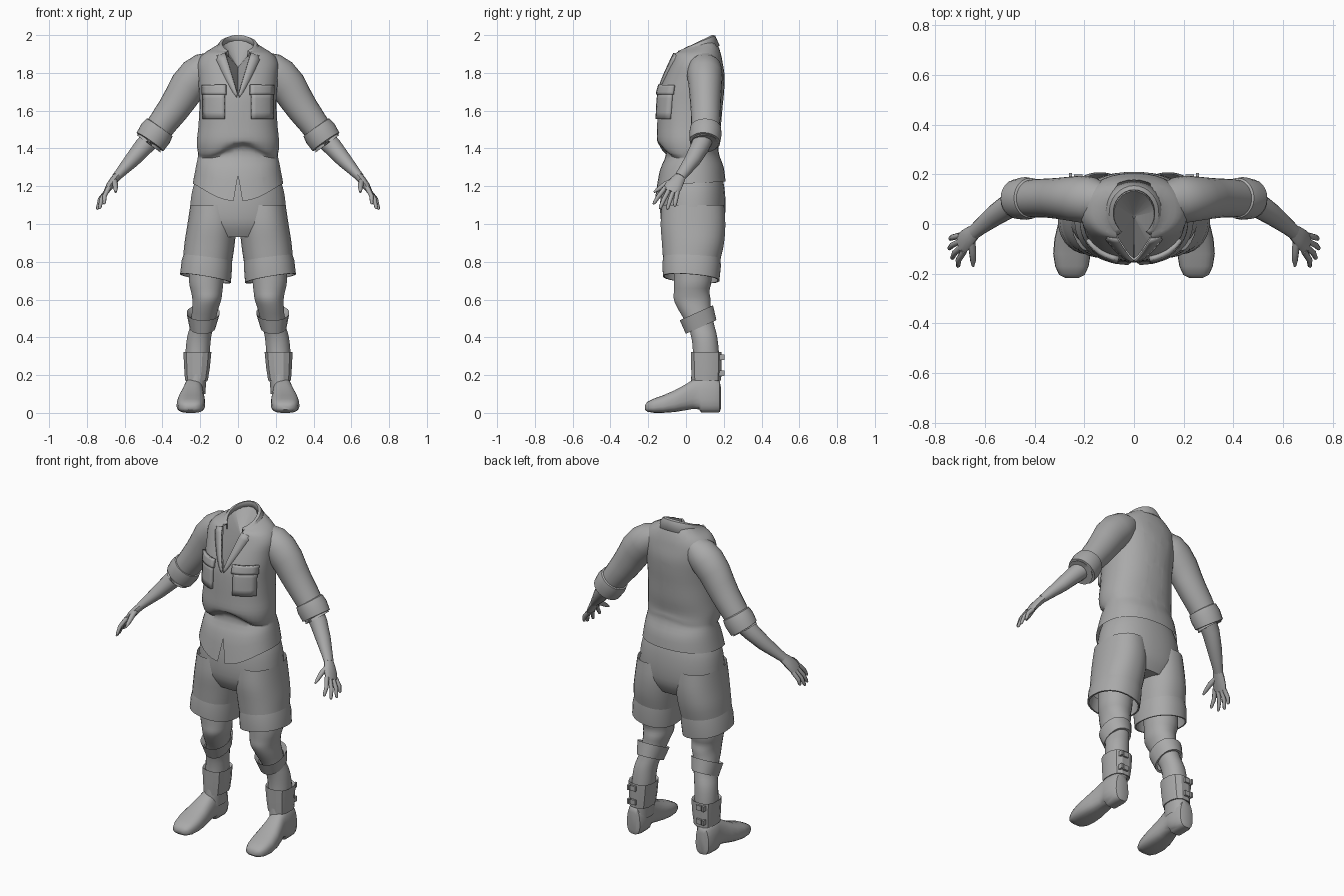
import bpy, bmesh, math
from mathutils import Vector

if "Cube" in bpy.data.objects:
    bpy.data.objects.remove(bpy.data.objects["Cube"])

GREY = bpy.data.materials.new("plain_grey")
GREY.diffuse_color = (0.4, 0.4, 0.4, 1)
GREY.use_nodes = True
GREY.node_tree.nodes["Principled BSDF"].inputs["Base Color"].default_value = GREY.diffuse_color
E = 2.25  # roundness exponent of body cross-sections


def finish(name, bm, mirror=False, thick=0, angle=35):
    bmesh.ops.recalc_face_normals(bm, faces=bm.faces)
    me = bpy.data.meshes.new(name)
    bm.to_mesh(me)
    bm.free()
    me.materials.append(GREY)
    ob = bpy.data.objects.new(name, me)
    bpy.context.collection.objects.link(ob)
    bpy.ops.object.select_all(action='DESELECT')
    ob.select_set(True)
    bpy.context.view_layer.objects.active = ob
    bpy.ops.object.shade_smooth_by_angle(angle=math.radians(angle))
    if thick:
        m = ob.modifiers.new("thickness", 'SOLIDIFY')
        m.thickness, m.offset = thick, 0
    if mirror:
        m = ob.modifiers.new("mirror", 'MIRROR')
        m.use_mirror_merge = False
    return ob


def grid(rows, closed, caps=(False, False)):
    bm = bmesh.new()
    vs = [[bm.verts.new(p) for p in r] for r in rows]
    n = len(rows[0])
    for a, b in zip(vs, vs[1:]):
        for i in range(n if closed else n - 1):
            j = (i + 1) % n
            bm.faces.new((a[i], a[j], b[j], b[i]))
    for r, c in zip((vs[0], vs[-1]), caps):
        if c:
            bm.faces.new(r)
    return bm


def spow(v, e):
    return math.copysign(abs(v) ** (2 / e), v)


def ring(z, cx, cy, rx, ry, tx=0, ty=0, dip=0, n=32, e=E):
    """Horizontal section; tx, ty tilt it and dip lowers its front."""
    out = []
    for i in range(n):
        a = math.tau * (i + 0.5) / n
        x, y = rx * spow(math.cos(a), e), ry * spow(math.sin(a), e)
        out.append((cx + x, cy + y, z + tx * x + ty * y - dip * max(0, -math.sin(a)) ** 3))
    return out


def dense(rows, k=3):
    """Smooth interpolation between section parameters."""
    rows = [tuple(r) + (0,) * (8 - len(r)) for r in rows]
    out = []
    for i in range(len(rows) - 1):
        p = [rows[max(0, min(len(rows) - 1, i + d))] for d in (-1, 0, 1, 2)]
        for s in range(k):
            t = s / k
            out.append(tuple(b + 0.5 * t * (c - a + t * (2*a - 5*b + 4*c - d + t * (3*(b - c) + d - a)))
                             for a, b, c, d in zip(*p)))
    return out + [rows[-1]]


def loft(name, rows, k=3, caps=(False, False), mirror=True, n=32, e=E, angle=35):
    rows = dense(rows, k)
    return finish(name, grid([ring(*r, n=n, e=e) for r in rows], True, caps), mirror, angle=angle)


def tube(name, pts, n=16, caps=(True, True), angle=35):
    """Tube through (x, y, z, radius across, radius front to back)."""
    P = [Vector(p[:3]) for p in pts]
    rows = []
    for i, p in enumerate(pts):
        t = (P[min(i + 1, len(P) - 1)] - P[max(i - 1, 0)]).normalized()
        u = t.cross(Vector((0, 1, 0))).normalized()
        v = u.cross(t)
        rows.append([P[i] + u * p[3] * math.cos(math.tau * j / n) + v * p[4] * math.sin(math.tau * j / n)
                     for j in range(n)])
    return finish(name, grid(rows, True, caps), True, angle=angle)


# --- shirt body -------------------------------------------------------
SHIRT = dense([
    (1.215, 0, .022, .24, .188, 0, .05, .085), (1.30, 0, .03, .224, .17, 0, 0, .02),
    (1.365, 0, .035, .212, .14), (1.40, 0, .018, .215, .155), (1.44, 0, .009, .218, .163),
    (1.52, 0, .016, .21, .169), (1.62, 0, .022, .205, .172), (1.70, 0, .03, .207, .172),
    (1.78, 0, .045, .212, .16), (1.85, 0, .055, .215, .14), (1.90, 0, .06, .185, .125),
    (1.935, 0, .06, .125, .105, 0, .2), (1.955, 0, .05, .085, .09, 0, .35)])


def front_y(x, z):
    for a, b in zip(SHIRT, SHIRT[1:]):
        if z <= b[0]:
            break
    t = max(0, min(1, (z - a[0]) / (b[0] - a[0])))
    cy, rx, ry = (a[i] + (b[i] - a[i]) * t for i in (2, 3, 4))
    return cy - ry * max(0, 1 - abs(x / rx) ** E) ** (1 / E)


def fold(p):
    """Uneven gathered folds at the waist."""
    x, y, z = p
    w = math.exp(-((z - 1.39) / .035) ** 2) * (1 if y < 0 else .4)
    return (x, y, z + w * .028 * math.sin(17 * x + 1.2))


def cut_v(bm, z0, slope):
    """Open a V in the front, upward for positive slope."""
    for s in (-1, 1):
        bmesh.ops.bisect_plane(bm, geom=bm.verts[:] + bm.edges[:] + bm.faces[:],
                               plane_co=(0, 0, z0), plane_no=(1, 0, s * slope))
    gone = []
    for f in bm.faces:
        c = f.calc_center_median()
        if c.y < .03 and abs(c.x) < slope * (c.z - z0):
            gone.append(f)
    bmesh.ops.delete(bm, geom=gone, context='FACES')


bm = grid([[fold(p) for p in ring(*r, n=40)] for r in SHIRT], True)
cut_v(bm, 1.68, .3)
cut_v(bm, 1.26, -.17)
finish("shirt_body", bm, angle=45)


def sheet(name, rows, thick, mirror=False):
    return finish(name, grid(rows, False), mirror, thick)


# neck opening lining
half = [(.3 * (z - 1.68), front_y(.3 * (z - 1.68), z) + .006, z) for z in (1.685, 1.74, 1.8, 1.86, 1.91)]
arc = [(.085 * math.cos(a), .05 + .085 * math.sin(a), 1.945 + .03 * math.sin(a))
       for a in (math.pi * i / 8 for i in range(9))]
rim = half + arc + [(-x, y, z) for x, y, z in reversed(half)]
mid = Vector((0, .03, 1.83))
finish("neck_lining", grid([rim, [mid.lerp(Vector(p), .06) for p in rim]], True, (False, True)))

# folded collar, open at the front
rows = [[], [], [], []]
for i in range(25):
    a = math.radians(-52 + 284 * i / 24)
    c, s = math.cos(a), math.sin(a)
    f = max(0, -s)
    y = .045 + .095 * s
    z = 1.93 + .48 * y
    rows[0].append((.083 * c, y - .005, z - .03))
    rows[1].append((.086 * c, y, z))
    rows[2].append((.098 * c, y + .012 * s, z - .003))
    rows[3].append(((.138 + .06 * f) * c, .05 + .125 * s, z - .055))
sheet("collar", rows, .008)

# lapels along the neck opening
rows = []
for i in range(9):
    z = 1.69 + .215 * i / 8
    x = .3 * (z - 1.68)
    w = .05 * (i / 8) ** .7 + .004
    rows.append([(x + w * q, front_y(x + w * q, z) - .006, z - .02 * q) for q in (0, .5, 1)])
sheet("lapel", rows, .01, True)


def on_chest(name, x0, x1, z0, z1, off, thick):
    sheet(name, [[(x, front_y(x, z) - off, z) for x in (x0 + (x1 - x0) * i / 5 for i in range(6))]
                 for z in (z0 + (z1 - z0) * j / 4 for j in range(5))], thick, True)


on_chest("chest_pocket", .07, .18, 1.555, 1.70, .005, .022)
on_chest("pocket_flap", .062, .187, 1.685, 1.735, .012, .018)

# --- sleeves, rolled cuffs and arms ------------------------------------
tube("sleeve", [(.10, .09, 1.87, .05, .06), (.17, .098, 1.825, .088, .09), (.215, .1, 1.785, .1, .094),
                (.265, .102, 1.73, .097, .088), (.305, .103, 1.665, .09, .083), (.345, .104, 1.605, .084, .079),
                (.39, .104, 1.545, .078, .077), (.43, .102, 1.49, .073, .073)], n=24)
tube("rolled_cuff", [(.412, .104, 1.515, .07, .07), (.415, .104, 1.511, .083, .081), (.436, .103, 1.48, .09, .086),
                     (.466, .1, 1.435, .086, .081), (.474, .097, 1.425, .078, .074),
                     (.455, .1, 1.45, .06, .06)], n=24)
tube("forearm", [(.43, .102, 1.48, .055, .055), (.5, .075, 1.41, .05, .05), (.56, .035, 1.34, .041, .043),
                 (.62, -.012, 1.275, .028, .033), (.645, -.033, 1.248, .023, .03)])
tube("palm", [(.635, -.025, 1.258, .022, .028), (.658, -.045, 1.23, .022, .038),
              (.68, -.066, 1.2, .02, .046), (.698, -.083, 1.17, .014, .044)], n=12)
for name, off, tip in (("little_finger", .035, (.742, -.06, 1.093)), ("ring_finger", .012, (.747, -.1, 1.077)),
                       ("middle_finger", -.012, (.735, -.14, 1.08)), ("index_finger", -.035, (.71, -.173, 1.105))):
    a = Vector((.692, -.078, 1.18)) + off * Vector((.22, .9, -.37))
    b = Vector(tip)
    m = a.lerp(b, .55) + Vector((.008, 0, .004))
    tube(name, [(*a, .013, .013), (*m, .012, .012), (*a.lerp(b, .92), .009, .009), (*b, .004, .004)], n=8, angle=60)
tube("thumb", [(.655, -.055, 1.235, .015, .015), (.65, -.11, 1.21, .015, .015),
               (.648, -.15, 1.182, .011, .011), (.648, -.17, 1.168, .005, .005)], n=8, angle=60)

# --- shorts -------------------------------------------------------------
loft("shorts_seat", [(1.28, 0, .035, .2, .15), (1.2, 0, .037, .237, .166), (1.1, 0, .036, .254, .174),
                     (1.0, 0, .035, .255, .165), (.93, 0, .035, .2, .13)], 3, (True, True), False)
loft("shorts_leg", [(1.1, .135, .037, .118, .165), (1.0, .138, .037, .13, .172), (.9, .15, .037, .133, .165, .05),
                    (.82, .16, .03, .13, .153, .13, -.04)], 3)
loft("shorts_hem", [(.845, .157, .033, .125, .15, .13, -.05), (.785, .165, .03, .134, .155, .15, -.06),
                    (.712, .172, .027, .135, .15, .17, -.08), (.712, .172, .027, .126, .141, .17, -.08),
                    (.8, .164, .03, .118, .138, .15, -.06)], 1)

# --- legs, straps and boots ----------------------------------------------
loft("leg", [(.84, .163, .035, .095, .1), (.7, .168, .035, .092, .1), (.645, .166, .03, .084, .095),
             (.6, .165, .033, .077, .098), (.55, .174, .045, .07, .088), (.47, .188, .076, .063, .073),
             (.4, .206, .097, .064, .069), (.3, .215, .106, .064, .07), (.17, .221, .102, .054, .077),
             (.1, .225, .1, .052, .08)], 3, n=24, e=2.1)
loft("knee_strap", [(.5, .184, .062, .066, .07, 0, .45), (.525, .184, .056, .083, .086, 0, .45),
                    (.53, .184, .055, .088, .089, 0, .45), (.455, .188, .08, .069, .082, 0, .45),
                    (.457, .188, .08, .058, .07, 0, .45)], 1, n=20, e=2.2, angle=40)
loft("ankle_cuff", [(.31, .215, .107, .06, .066), (.322, .215, .107, .076, .084), (.24, .217, .108, .07, .083),
                    (.172, .22, .108, .062, .08), (.175, .22, .108, .05, .07)], 1, n=12, e=2.6, angle=25)

bm = bmesh.new()
for z in (.21, .295):
    for x, w in ((.225, .035), (.255, .012)):
        r = bmesh.ops.create_cube(bm, size=1)
        for v in r["verts"]:
            v.co = (x + v.co.x * w, .19 + v.co.y * (.02 if w > .02 else .03), z + v.co.z * .03)
finish("ankle_buckles", bm, True)

# shoe sections along the foot: y, centre x, half width, bottom, top
rows = []
for y, cx, w, z0, z1 in [(-.218, .25, .025, .018, .04), (-.205, .25, .052, .006, .058), (-.17, .25, .068, 0, .076),
                         (-.12, .25, .076, 0, .094), (-.06, .247, .074, .004, .12), (-.01, .243, .066, .012, .147),
                         (.035, .238, .058, .02, .175), (.07, .236, .056, .018, .19), (.08, .236, .057, 0, .192),
                         (.15, .235, .057, 0, .19), (.178, .235, .045, .003, .17), (.184, .235, .025, .02, .14)]:
    row = []
    for i in range(20):
        a = math.tau * (i + .5) / 20
        s = spow(math.sin(a), 3)
        taper = 1 - .22 * max(0, s) * (z1 / .19)
        row.append((cx + w * taper * spow(math.cos(a), 3), y, (z0 + z1) / 2 + (z1 - z0) / 2 * s))
    rows.append(row)
finish("shoe", grid(rows, True, (True, True)), True, angle=45)
